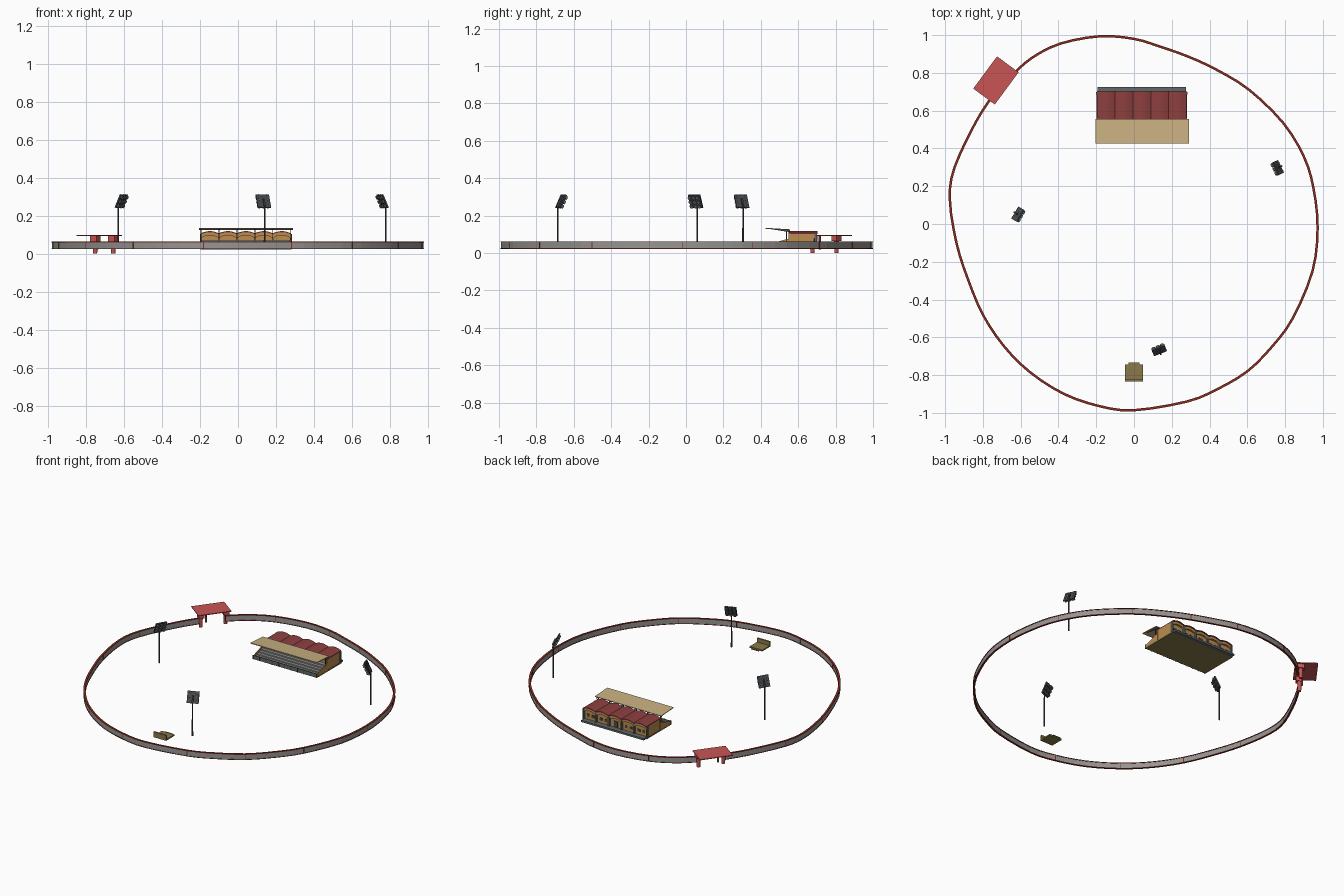
import bpy, bmesh, math
from mathutils import Matrix, Vector

if "Cube" in bpy.data.objects:
    bpy.data.objects.remove(bpy.data.objects["Cube"])

def material(name, rgb):
    m = bpy.data.materials.new(name)
    m.diffuse_color = (*rgb, 1)
    m.use_nodes = True
    m.node_tree.nodes["Principled BSDF"].inputs["Base Color"].default_value = m.diffuse_color
    return m

GREY = material("panel_grey", (0.30, 0.30, 0.29))
DARK = material("dark_grey", (0.06, 0.065, 0.07))
STONE = material("stone_grey", (0.12, 0.14, 0.14))
COPING = material("coping_red", (0.25, 0.025, 0.015))
GATE = material("gate_red", (0.58, 0.09, 0.09))
ROOF = material("roof_red", (0.27, 0.05, 0.05))
TAN = material("canopy_tan", (0.58, 0.43, 0.22))
OCHRE = material("wall_ochre", (0.50, 0.27, 0.08))
OLIVE = material("olive", (0.25, 0.19, 0.07))

def finish(bm, name, mat):
    bmesh.ops.recalc_face_normals(bm, faces=bm.faces)
    me = bpy.data.meshes.new(name)
    bm.to_mesh(me)
    bm.free()
    me.materials.append(mat)
    ob = bpy.data.objects.new(name, me)
    bpy.context.collection.objects.link(ob)
    return ob

def box(name, lo, hi, mat, matrix=Matrix()):
    lo, hi = Vector(lo), Vector(hi)
    bm = bmesh.new()
    bmesh.ops.create_cube(bm, size=1)
    bm.transform(matrix @ Matrix.Translation((lo + hi) / 2) @ Matrix.Diagonal((*(hi - lo), 1)))
    return finish(bm, name, mat)

def cone(name, r1, r2, depth, mat, matrix, segments=10):
    bm = bmesh.new()
    bmesh.ops.create_cone(bm, cap_ends=True, segments=segments, radius1=r1, radius2=r2, depth=depth)
    bm.transform(matrix)
    return finish(bm, name, mat)

def loft(name, sections, mat):
    bm = bmesh.new()
    rings = [[bm.verts.new(p) for p in s] for s in sections]
    n = len(rings[0])
    for a, b in zip(rings, rings[1:]):
        for i in range(n):
            bm.faces.new((a[i], a[(i + 1) % n], b[(i + 1) % n], b[i]))
    bm.faces.new(rings[0])
    bm.faces.new(rings[-1])
    return finish(bm, name, mat)

# Perimeter wall: open path from one gate post around to the other
PTS = [Vector(p) for p in (
    (-0.645, 0.79), (-0.54, 0.88), (-0.39, 0.955), (-0.18, 0.994), (0.0, 0.98), (0.135, 0.94), (0.29, 0.885),
    (0.44, 0.815), (0.61, 0.71), (0.79, 0.535), (0.90, 0.355), (0.95, 0.19), (0.972, -0.02), (0.945, -0.25),
    (0.84, -0.50), (0.73, -0.65), (0.60, -0.78), (0.44, -0.875), (0.28, -0.94), (0.0, -0.986), (-0.18, -0.965),
    (-0.37, -0.90), (-0.55, -0.785), (-0.69, -0.645), (-0.80, -0.48), (-0.88, -0.29), (-0.94, -0.10),
    (-0.975, 0.13), (-0.95, 0.30), (-0.84, 0.535), (-0.755, 0.67))]

def spline(p, sub):
    q = [2 * p[0] - p[1]] + p + [2 * p[-1] - p[-2]]
    out = []
    for a, b, c, d in zip(q, q[1:], q[2:], q[3:]):
        for k in range(sub):
            t = k / sub
            out.append(0.5 * (2 * b + (c - a) * t + (2 * a - 5 * b + 4 * c - d) * t * t
                              + (3 * b - a - 3 * c + d) * t ** 3))
    return out + [p[-1]]

PATH = spline(PTS, 3)

def normal(i):
    t = (PATH[min(i + 1, len(PATH) - 1)] - PATH[max(i - 1, 0)]).normalized()
    return Vector((-t.y, t.x))

def wall_strip(name, half, z0, z1, mat):
    secs = []
    for i, p in enumerate(PATH):
        n = normal(i) * half
        a, b = p + n, p - n
        secs.append([(*a, z0), (*b, z0), (*b, z1), (*a, z1)])
    return loft(name, secs, mat)

wall_strip("wall_panels", 0.004, 0.026, 0.059, GREY)
wall_strip("wall_coping", 0.0065, 0.0585, 0.063, COPING)
wall_strip("wall_bottom_rail", 0.006, 0.023, 0.027, COPING)
for i in range(0, len(PATH), 6):
    n = normal(i)
    m = Matrix.Translation((*PATH[i], 0)) @ Matrix.Rotation(math.atan2(n.y, n.x), 4, 'Z')
    box("wall_post", (-0.0055, -0.002, 0.026), (0.0055, 0.002, 0.059), COPING, m)

# Entrance gate: flat roof on red posts, x axis along the wall
gate = Matrix.Translation((-0.731, 0.76, 0)) @ Matrix.Rotation(math.radians(53.5), 4, 'Z')
box("gate_roof", (-0.106, -0.071, 0.092), (0.106, 0.071, 0.097), GATE, gate)
for s in (-1, 1):
    at = gate @ Matrix.Translation((s * 0.08, -0.033, 0))
    cone("gate_post", 0.011, 0.015, 0.094, GATE, at @ Matrix.Translation((0, 0, 0.047)), 12)
    box("gate_capital", (-0.017, -0.022, 0.064), (0.017, 0.022, 0.092), GATE, at)
cone("gate_inner_post", 0.007, 0.007, 0.073, GATE, Matrix.Translation((-0.74, 0.715, 0.0565)), 8)

# Floodlights: pole plus a tilted 3 x 3 lamp head
for x, y, ang in ((-0.63, 0.06, -30), (0.777, 0.305, 205), (0.14, -0.685, 112)):
    base = Matrix.Translation((x, y, 0)) @ Matrix.Rotation(math.radians(ang), 4, 'Z')
    cone("light_pole", 0.005, 0.004, 0.235, DARK, base @ Matrix.Translation((0, 0, 0.1425)), 8)
    head = base @ Matrix.Translation((0.02, 0, 0.275)) @ Matrix.Rotation(math.radians(25), 4, 'Y')
    box("light_panel", (-0.006, -0.037, -0.038), (0.002, 0.037, 0.038), DARK, head)
    box("light_bracket", (-0.016, -0.004, -0.034), (-0.006, 0.004, 0.01), DARK, head)
    for k in (-1, 0, 1):
        box("panel_rib", (-0.008, k * 0.024 - 0.001, -0.038), (-0.006, k * 0.024 + 0.001, 0.038), STONE, head)
        for j in (-1, 0, 1):
            cone("lamp", 0.008, 0.011, 0.01, STONE, head @ Matrix.Translation((0.007, k * 0.024, j * 0.025))
                 @ Matrix.Rotation(math.pi / 2, 4, 'Y'))

# Pavilion: five bays with a wavy roof
X0, X1, BAYS, SUB = -0.195, 0.278, 5, 10
BAY = (X1 - X0) / BAYS

def wave(t):
    return 0.103 + 0.011 * math.sin(math.pi * (t % 1.0))

def arch(t):
    u = abs(2 * (t % 1.0) - 1)
    return 0.078 + 0.017 * math.sqrt(max(0, 1 - (u / 0.92) ** 2)) if u < 0.92 else 0.078

def span(name, y0, y1, bottom, top, mat):
    secs = []
    for i in range(BAYS * SUB + 1):
        t = i / SUB
        x, zb, zt = X0 + t * BAY, bottom(t), top(t)
        secs.append([(x, y0, zb), (x, y1, zb), (x, y1, zt), (x, y0, zt)])
    return loft(name, secs, mat)

box("pavilion_floor", (X0 - 0.003, 0.445, 0.022), (X1 + 0.003, 0.70, 0.030), OLIVE)
box("rear_plinth", (X0 + 0.003, 0.69, 0.022), (X1 - 0.003, 0.725, 0.034), STONE)
span("pavilion_body", 0.56, 0.685, lambda t: 0.03, lambda t: wave(t) - 0.002, OCHRE)
span("pavilion_roof", 0.548, 0.703, lambda t: wave(t) - 0.002, lambda t: wave(t) + 0.004, ROOF)
span("rear_arches", 0.685, 0.697, arch, lambda t: wave(t) - 0.002, OCHRE)
span("front_arches", 0.550, 0.560, arch, lambda t: wave(t) - 0.002, OCHRE)
for i in range(BAYS + 1):
    x = X0 + i * BAY
    box("rear_column", (x - 0.005, 0.686, 0.03), (x + 0.005, 0.70, 0.104), STONE)
    box("front_pier", (x - 0.003, 0.549, 0.03), (x + 0.003, 0.56, 0.104), OCHRE)
    box("canopy_post", (x - 0.002, 0.535, 0.06), (x + 0.002, 0.539, 0.126), DARK)
for i in range(BAYS):
    x = X0 + (i + 0.5) * BAY
    if i == 2:
        box("rear_door", (x - 0.013, 0.684, 0.034), (x + 0.013, 0.688, 0.075), DARK)
    else:
        for s in (-1, 1):
            c = x + s * 0.018
            box("rear_window", (c - 0.009, 0.684, 0.05), (c + 0.009, 0.688, 0.068), DARK)

# Stepped seating in front with dark end walls and a front barrier
steps = [(0.445, 0.03)]
for k in range(5):
    y, z = 0.455 + k * 0.02, 0.038 + k * 0.008
    steps += [(y, steps[-1][1]), (y, z)]
steps += [(0.56, 0.07), (0.56, 0.03)]
loft("seating_steps", [[(x, y, z) for y, z in steps] for x in (X0 + 0.004, X1 - 0.004)], GREY)
side = [(0.445, 0.024), (0.445, 0.045), (0.54, 0.076), (0.56, 0.076), (0.56, 0.024)]
for x in (X0 - 0.002, X1 - 0.002):
    loft("seating_end_wall", [[(x + d, y, z) for y, z in side] for d in (0, 0.004)], OCHRE)
box("front_barrier", (X0, 0.441, 0.022), (X1, 0.446, 0.048), STONE)
for i in range(BAYS * 2 + 1):
    x = X0 + i * BAY / 2
    box("barrier_rib", (x - 0.002, 0.438, 0.022), (x + 0.002, 0.442, 0.05), DARK)

# Sloped canopy over the seating
loft("canopy", [[(x, 0.425, 0.130), (x, 0.557, 0.123), (x, 0.557, 0.127), (x, 0.425, 0.135)]
                for x in (-0.205, 0.29)], TAN)
for i in range(BAYS + 1):
    x = X0 + i * BAY
    loft("canopy_rafter", [[(x + d, 0.44, 0.130), (x + d, 0.555, 0.124), (x + d, 0.555, 0.112)]
                           for d in (-0.002, 0.002)], DARK)

# Small platform with a back board near the front
box("platform", (-0.047, -0.83, 0.022), (0.047, -0.745, 0.031), OLIVE)
box("platform_step", (-0.028, -0.745, 0.022), (0.028, -0.732, 0.027), OLIVE)
box("platform_back", (-0.047, -0.833, 0.022), (0.047, -0.822, 0.058), OLIVE)
